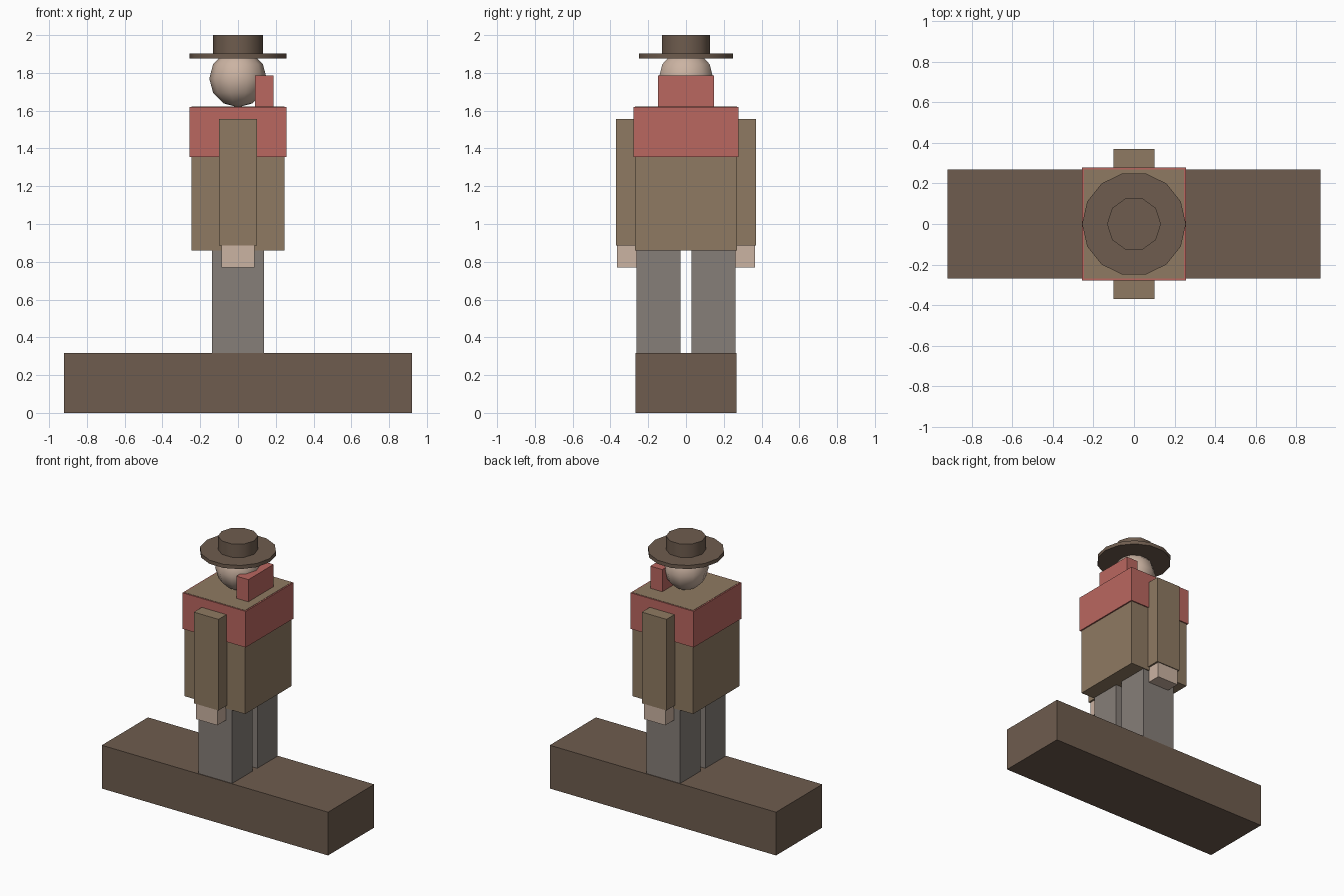
import bpy
import math

cube = bpy.data.objects.get("Cube")
if cube:
    bpy.data.objects.remove(cube, do_unlink=True)


def linear(c):
    c /= 255
    return c / 12.92 if c <= 0.04045 else ((c + 0.055) / 1.055) ** 2.4


def material(name, *rgb):
    m = bpy.data.materials.new(name)
    m.use_nodes = True
    colour = [linear(c) for c in rgb] + [1]
    m.diffuse_color = colour
    m.node_tree.nodes["Principled BSDF"].inputs["Base Color"].default_value = colour
    return m


dark_brown = material("dark brown", 110, 92, 78)
tan = material("tan cloth", 143, 122, 98)
red = material("red cloth", 186, 103, 96)
grey = material("warm grey", 134, 126, 120)
skin = material("skin", 203, 179, 162)


def finish(name, mat, smooth=False):
    ob = bpy.context.object
    ob.name = name
    ob.data.materials.append(mat)
    if smooth:
        bpy.ops.object.shade_smooth_by_angle(angle=math.radians(45))
    return ob


def box(name, mat, x, y, z):
    """Box spanning the given (low, high) ranges."""
    spans = (x, y, z)
    bpy.ops.mesh.primitive_cube_add(size=1, location=[sum(s) / 2 for s in spans])
    bpy.context.object.scale = [s[1] - s[0] for s in spans]
    bpy.ops.object.transform_apply(location=False, rotation=False, scale=True)
    return finish(name, mat)


def disc(name, mat, sides, radius, low, high):
    bpy.ops.mesh.primitive_cylinder_add(
        vertices=sides, radius=radius, depth=high - low,
        location=(0, 0, (low + high) / 2), rotation=(0, 0, math.pi / 2))
    return finish(name, mat, True)


# Base and body
box("base", dark_brown, (-0.92, 0.92), (-0.268, 0.268), (0, 0.318))
box("torso", tan, (-0.247, 0.247), (-0.27, 0.27), (0.86, 1.622))
box("shawl", red, (-0.257, 0.257), (-0.278, 0.278), (1.355, 1.62))
box("scarf_flap", red, (0.09, 0.187), (-0.147, 0.147), (1.6, 1.785))

# Limbs, one set on each side
for side, s in (("front", -1), ("back", 1)):
    def across(a, b):
        return tuple(sorted((a * s, b * s)))
    box(side + "_leg", grey, (-0.137, 0.137), across(0.028, 0.263), (0.31, 0.87))
    box(side + "_arm", tan, (-0.1, 0.1), across(0.2, 0.37), (0.885, 1.555))
    box(side + "_hand", skin, (-0.087, 0.087), across(0.22, 0.364), (0.77, 0.89))

# Head
bpy.ops.mesh.primitive_uv_sphere_add(
    segments=10, ring_count=6, radius=0.152,
    location=(0, 0, 1.77), rotation=(0, 0, math.pi / 2))
bpy.ops.object.transform_apply(location=False, rotation=True, scale=False)
finish("head", skin)
bpy.ops.object.shade_smooth()

# Hat
disc("hat_brim", dark_brown, 14, 0.256, 1.875, 1.902)
disc("hat_crown", dark_brown, 10, 0.133, 1.9, 2.0)
